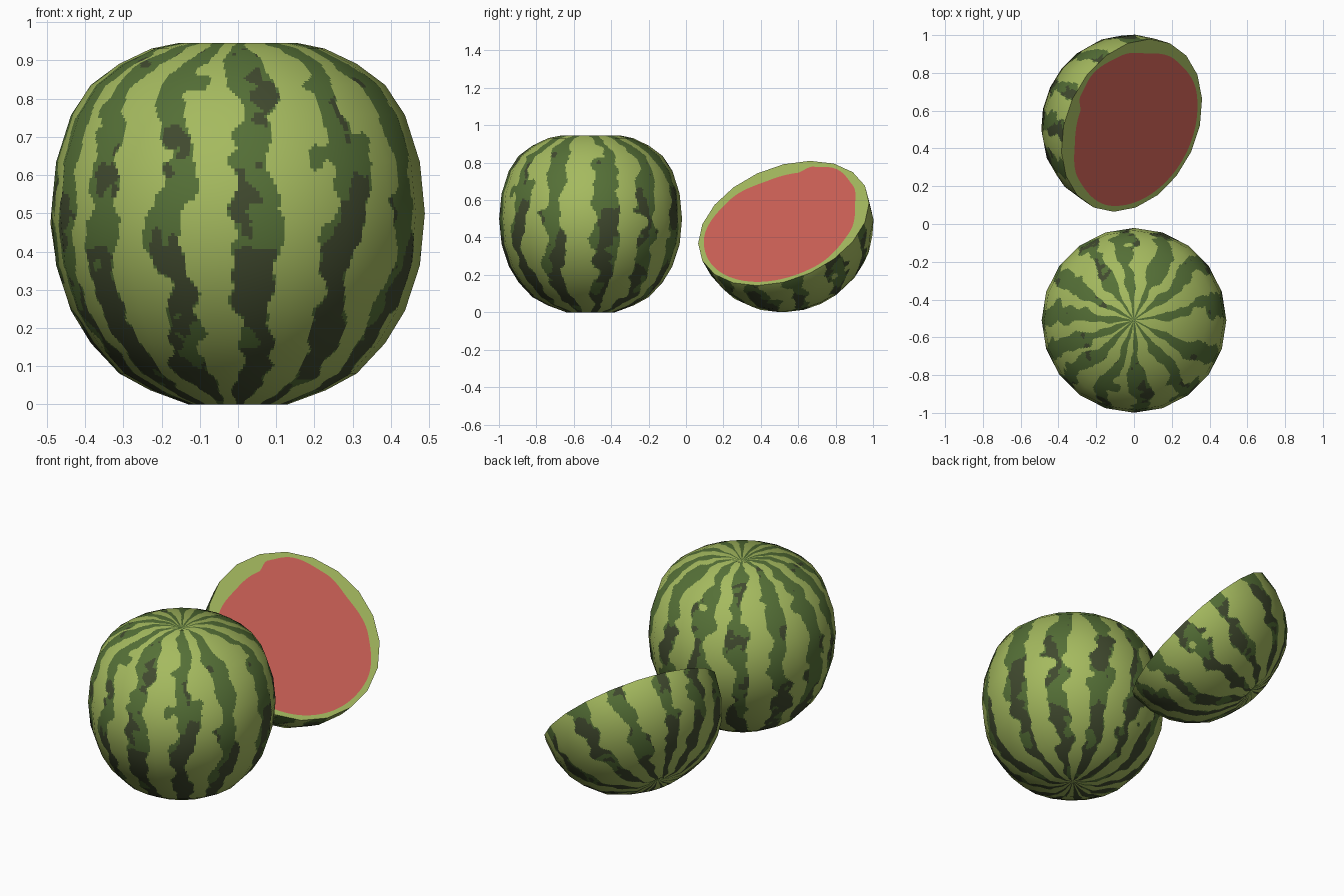
import bpy, math
from mathutils import Vector, Matrix, noise

if "Cube" in bpy.data.objects:
    bpy.data.objects.remove(bpy.data.objects["Cube"])


def material(name, rgb):
    m = bpy.data.materials.new(name)
    m.diffuse_color = (*rgb, 1)
    m.use_nodes = True
    m.node_tree.nodes["Principled BSDF"].inputs["Base Color"].default_value = m.diffuse_color
    return m


LIGHT = material("light green rind", (0.376, 0.491, 0.114))
MID = material("stripe green", (0.091, 0.162, 0.038))
DARK = material("dark green patch", (0.052, 0.068, 0.028))
RED = material("red flesh", (0.61, 0.12, 0.095))

SIDES, SUB = 20, 16
N = SIDES * SUB
# Profile (radius, height) of the melon, lower half up to the equator, then upper half
LOWER = [(0.003, 0.02), (0.06, 0.004), (0.13, 0.0), (0.23, 0.037), (0.311, 0.081),
         (0.385, 0.16), (0.437, 0.245), (0.476, 0.364), (0.489, 0.5)]
UPPER = [(0.476, 0.634), (0.437, 0.757), (0.385, 0.836), (0.311, 0.891),
         (0.227, 0.931), (0.154, 0.946), (0.07, 0.94), (0.003, 0.918)]
# Stripe directions in degrees, measured from the front towards the right
STRIPES = [4, 36, 65, 100, 130, 158, 185, 212, 240, 266, 290, 311, 339]


def lerp(a, b, t):
    return a + (b - a) * t


def refine(profile, step=0.0085):
    out = [profile[0]]
    for (r0, z0), (r1, z1) in zip(profile, profile[1:]):
        k = max(2, round(math.hypot(r1 - r0, z1 - z0) / step))
        out += [(lerp(r0, r1, i / k), lerp(z0, z1, i / k)) for i in range(1, k + 1)]
    return out


def polygon_point(j):
    """Point on a unit 20-gon, so the fine faces stay on the big flat facets."""
    s, f = divmod(j, SUB)
    a0, a1 = (math.tau * k / SIDES for k in (s, s + 1))
    f /= SUB
    return lerp(math.sin(a0), math.sin(a1), f), -lerp(math.cos(a0), math.cos(a1), f)


def stripe_slot(p, seed):
    """0 light rind, 1 stripe, 2 dark patch inside a stripe."""
    d = Vector((p.x, p.y, p.z - 0.48)).normalized()
    o = Vector((seed, seed * 0.7, 3.1))
    az = math.degrees(math.atan2(p.x, -p.y))
    az += 7 * noise.noise(d * 2.5 + o) + 4 * noise.noise(d * 7 + o)
    dist = min(abs((az - s + 180) % 360 - 180) for s in STRIPES)
    width = 6.6 + 5 * noise.noise(d * 4.5 - o) + 3 * noise.noise(d * 10 + o * 2)
    if dist > width:
        return 0
    blob = noise.noise(Vector((d.x * 4, d.y * 4, d.z * 2.5)) + o * 3)
    blob += 0.3 * noise.noise(d * 12 + o)
    return 2 if blob > 0.9 * (p.z - 0.37) and dist < width - 0.5 else 1


def add_object(name, verts, faces, slots, mats, matrix):
    me = bpy.data.meshes.new(name)
    me.from_pydata([matrix @ v for v in verts], [], faces)
    for m in mats:
        me.materials.append(m)
    me.polygons.foreach_set("material_index", slots)
    me.update()
    ob = bpy.data.objects.new(name, me)
    bpy.context.collection.objects.link(ob)
    return ob


def rind(name, profile, matrix, seed, closed):
    rings = refine(profile)
    ring = [polygon_point(j) for j in range(N)]
    verts = [Vector((r * x, r * y, z)) for r, z in rings for x, y in ring]
    faces, slots = [], []
    for i in range(len(rings) - 1):
        for j in range(N):
            k = (j + 1) % N
            f = (i * N + j, i * N + k, (i + 1) * N + k, (i + 1) * N + j)
            faces.append(f)
            slots.append(stripe_slot((verts[f[0]] + verts[f[2]]) / 2, seed))
    faces.append(tuple(reversed(range(N))))            # bottom pole cap
    slots.append(1)
    if closed:                                         # top pole cap
        base = (len(rings) - 1) * N
        faces.append(tuple(range(base, base + N)))
        slots.append(0)
    ob = add_object(name, verts, faces, slots, [LIGHT, MID, DARK], matrix)
    # Round, smooth shading across the coarse facets
    ob.data.polygons.foreach_set("use_smooth", [True] * len(faces))
    nm = matrix.to_3x3().inverted().transposed()
    ob.data.normals_split_custom_set_from_vertices(
        [(nm @ Vector((v.x, v.y, (v.z - 0.49) * 1.1))).normalized() for v in verts])
    return ob


# Whole melon
rind("whole_melon", LOWER + UPPER, Matrix.Translation((0, -0.51, 0)), 1.7, True)

# Half melon: local z becomes the direction the cut faces
n = Vector((0.627, -0.30, 0.717)).normalized()
u = (Vector((0, 1, 0)) - n * n.y).normalized()
v = n.cross(u)
turn = Matrix((u, v, n)).transposed().to_4x4()
place = Matrix.Translation((-0.012, 0.522, 0.476)) @ turn
squash = Matrix.Diagonal((0.98, 0.98, 0.87, 1)) @ Matrix.Translation((0, 0, -0.5))
rind("half_melon_rind", LOWER, place @ squash, 8.3, False)

# Cut face: pale rim around an uneven red middle (angle, radius)
FLESH = [(0, 0.40), (25, 0.425), (51, 0.45), (68, 0.435), (79, 0.39), (102, 0.386),
         (135, 0.42), (176, 0.447), (253, 0.45), (293, 0.447), (330, 0.42), (360, 0.40)]


def flesh_radius(a):
    for (a0, r0), (a1, r1) in zip(FLESH, FLESH[1:]):
        if a0 <= a <= a1:
            t = (a - a0) / (a1 - a0)
            return lerp(r0, r1, t * t * (3 - 2 * t))


outer, inner = [], []
for j in range(N):
    x, y = polygon_point(j)
    outer.append(Vector((x * 0.489 * 0.98, y * 0.489 * 0.98, 0)))
    a = math.atan2(y, x) % math.tau
    r = flesh_radius(math.degrees(a))
    inner.append(Vector((r * math.cos(a), r * math.sin(a), 0)))
faces = [(j, (j + 1) % N, N + (j + 1) % N, N + j) for j in range(N)]
faces += [(N + j, N + (j + 1) % N, 2 * N) for j in range(N)]
add_object("half_melon_cut_face", outer + inner + [Vector((0, 0, 0))], faces,
           [0] * N + [1] * N, [LIGHT, RED], place)
